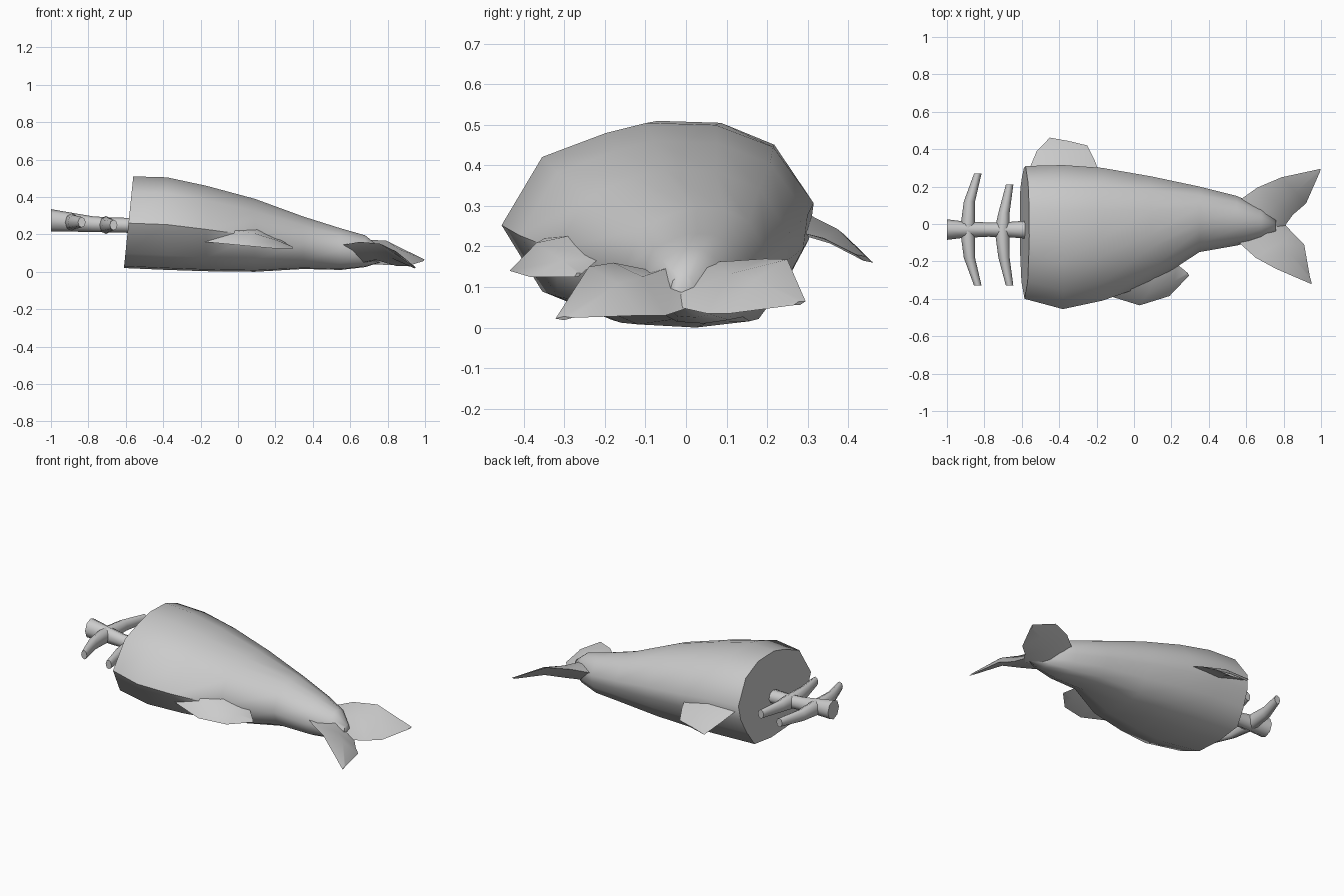
import bpy, bmesh, math
from mathutils import Vector

if "Cube" in bpy.data.objects:
    bpy.data.objects.remove(bpy.data.objects["Cube"], do_unlink=True)

grey = bpy.data.materials.new("plain_grey")
grey.use_nodes = True
grey.diffuse_color = (0.6, 0.6, 0.6, 1)
grey.node_tree.nodes["Principled BSDF"].inputs["Base Color"].default_value = (0.6, 0.6, 0.6, 1)


def loft(name, rings, angle):
    """Skin a list of equal-length rings, cap both ends, shade smooth."""
    bm = bmesh.new()
    rows = [[bm.verts.new(p) for p in ring] for ring in rings]
    n = len(rows[0])
    for a, b in zip(rows, rows[1:]):
        for i in range(n):
            j = (i + 1) % n
            bm.faces.new((a[i], a[j], b[j], b[i]))
    bm.faces.new(rows[0])
    bm.faces.new(rows[-1])
    bmesh.ops.recalc_face_normals(bm, faces=bm.faces)
    mesh = bpy.data.meshes.new(name)
    bm.to_mesh(mesh)
    bm.free()
    mesh.materials.append(grey)
    ob = bpy.data.objects.new(name, mesh)
    bpy.context.collection.objects.link(ob)
    bpy.ops.object.select_all(action='DESELECT')
    ob.select_set(True)
    bpy.context.view_layer.objects.active = ob
    bpy.ops.object.shade_smooth_by_angle(angle=math.radians(angle))
    return ob


def blade(name, sections):
    """Thin fin: each section is (leading point, trailing point, thickness)."""
    rings = []
    mids = [(Vector(a) + Vector(b)) / 2 for a, b, t in sections]
    span = mids[-1] - mids[0]
    for (a, b, t), mid in zip(sections, mids):
        a, b = Vector(a), Vector(b)
        up = span.cross(b - a).normalized() * t / 2
        rings.append([a, mid + up, b, mid - up])
    loft(name, rings, 50)


def bone(name, path, along):
    """Round bone: path of (centre, width radius, height radius)."""
    rings = []
    for c, w, h in path:
        ring = []
        for k in range(8):
            a = math.tau * k / 8
            side = Vector((0, w, 0)) if along == 'X' else Vector((w, 0, 0))
            ring.append(Vector(c) + side * math.cos(a) + Vector((0, 0, h * math.sin(a))))
        rings.append(ring)
    loft(name, rings, 60)


# Body: one cross-section scaled along the length
section = [(-1, .49), (-.74, .83), (-.33, .95), (-.07, 1), (.37, .99), (.74, .88), (1, .6),
           (.97, .42), (.84, .23), (.66, .04), (.2, 0), (-.3, .02), (-.74, .16)]
# x, low y, high y, low z, high z, slant of the ring
stations = [(-.61, -.40, .31, .02, .51, .05),
            (-.38, -.455, .315, .01, .505, 0),
            (-.17, -.41, .30, .003, .46, 0),
            (.09, -.32, .255, 0, .39, 0),
            (.35, -.15, .20, .015, .295, 0),
            (.55, -.115, .15, .01, .232, 0),
            (.68, -.08, .09, .025, .195, 0),
            (.76, -.04, .02, .05, .13, 0)]
body = []
for x, y0, y1, z0, z1, slant in stations:
    body.append([(x + slant * v, (y0 + y1) / 2 + u * (y1 - y0) / 2, z0 + v * (z1 - z0))
                 for u, v in section])
loft("body", body, 55)

# Tail flukes, sloping down toward the trailing edge
blade("left_fluke", [((.54, .11, .14), (.77, -.06, .06), .12),
                     ((.66, .195, .17), (.85, .05, .035), .07),
                     ((.79, .25, .168), (.92, .11, .035), .045),
                     ((.998, .295, .065), (.985, .265, .055), .01)])
blade("right_fluke", [((.54, -.08, .14), (.77, .04, .06), .12),
                      ((.65, -.18, .16), (.85, -.05, .03), .07),
                      ((.76, -.24, .15), (.91, -.11, .03), .045),
                      ((.95, -.322, .022), (.94, -.28, .024), .01)])

# Flippers, the near one swept back and the far one folded down
blade("right_flipper", [((-.18, -.37, .16), (-.02, -.25, .26), .06),
                        ((.03, -.435, .14), (.11, -.27, .23), .06),
                        ((.19, -.385, .125), (.23, -.215, .17), .04),
                        ((.295, -.275, .125), (.285, -.26, .135), .01)])
blade("left_flipper", [((-.57, .27, .29), (-.18, .26, .24), .06),
                       ((-.52, .39, .23), (-.21, .34, .22), .04),
                       ((-.45, .462, .16), (-.25, .42, .18), .012)])

# Backbone with two pairs of ribs
bone("backbone", [((x, -.03, z), w, h) for x, z, w, h in
                  [(-1, .275, .055, .06), (-.92, .268, .045, .053), (-.78, .255, .038, .042),
                   (-.68, .25, .04, .04), (-.55, .248, .05, .04)]], 'X')


def rib(name, x, z, y0, y1, bend):
    ends = [(y0, bend, .02), (y0 + .15, .01, .03), (-.03, 0, .04), (y1 - .15, .01, .03), (y1, bend, .02)]
    bone(name, [((x + dx, y, z), r, r + .008) for y, dx, r in ends], 'Y')


rib("rear_ribs", -.89, .265, -.33, .27, .055)
rib("front_ribs", -.705, .25, -.33, .21, .04)
